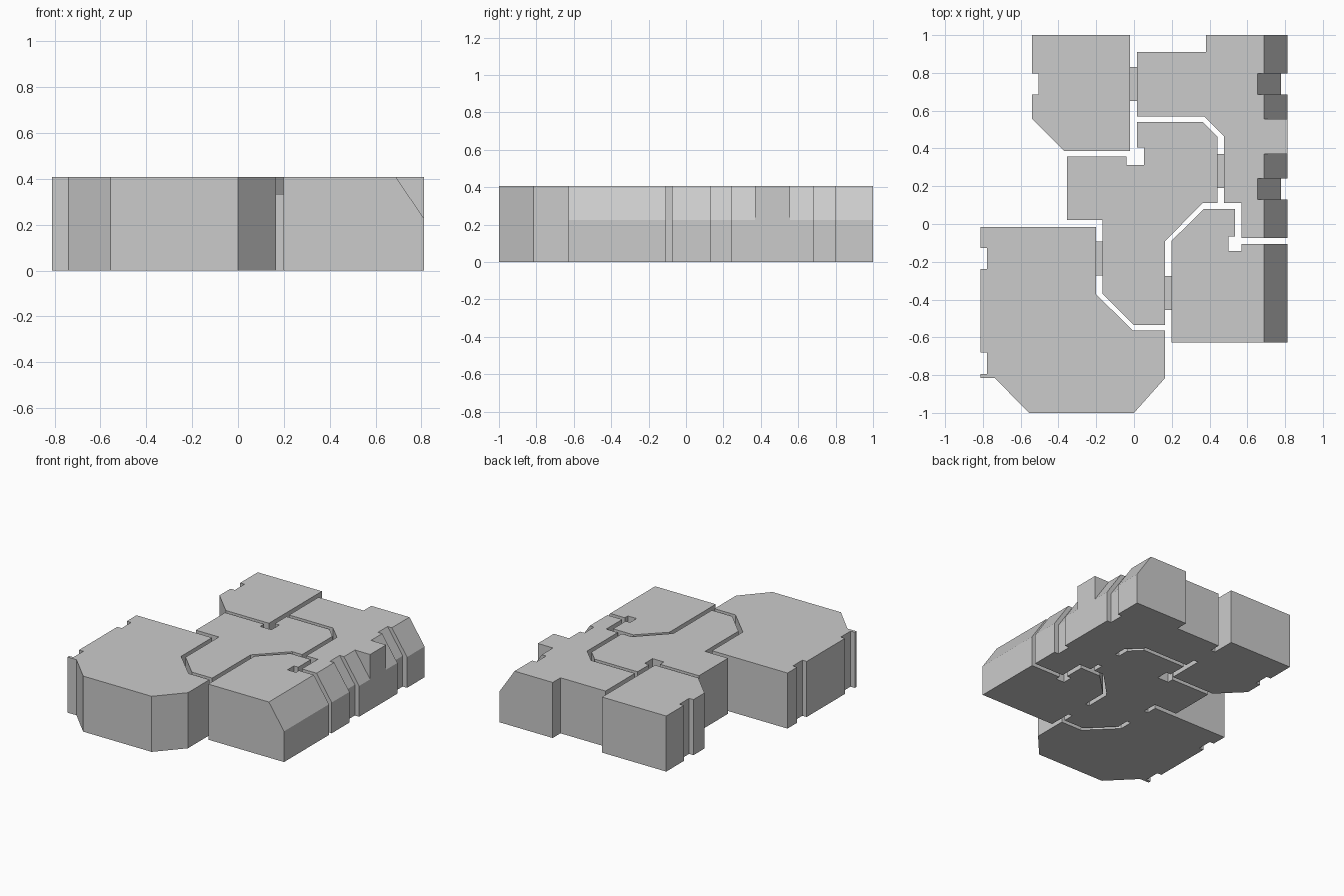
import bpy
import bmesh

HEIGHT = 0.407        # top of the rooms
DOOR_HEIGHT = 0.333   # top of the door links
EAVE = 0.225          # foot of the sloped ceiling
RECESS = 0.035        # depth of the window recesses
EAST = 0.812          # outer east wall
WEST = -EAST

default_cube = bpy.data.objects.get("Cube")
if default_cube:
    bpy.data.objects.remove(default_cube, do_unlink=True)

plaster = bpy.data.materials.new("plain grey")
plaster.use_nodes = True
GREY = (0.6, 0.6, 0.6, 1.0)
plaster.diffuse_color = GREY
plaster.node_tree.nodes["Principled BSDF"].inputs["Base Color"].default_value = GREY


def extrude_outline(name, corners, offset):
    """Make a closed solid by sweeping a flat outline along an offset vector."""
    bm = bmesh.new()
    base = bm.faces.new([bm.verts.new(corner) for corner in corners])
    swept = bmesh.ops.extrude_face_region(bm, geom=[base], use_keep_orig=True)
    moved = [item for item in swept["geom"] if isinstance(item, bmesh.types.BMVert)]
    bmesh.ops.translate(bm, verts=moved, vec=offset)
    bmesh.ops.recalc_face_normals(bm, faces=bm.faces)
    mesh = bpy.data.meshes.new(name)
    bm.to_mesh(mesh)
    bm.free()
    mesh.materials.append(plaster)
    solid = bpy.data.objects.new(name, mesh)
    bpy.context.collection.objects.link(solid)
    return solid


def room(name, outline, height=HEIGHT):
    return extrude_outline(name, [(x, y, 0) for x, y in outline], (0, 0, height))


def recess(wall_x, start_y, end_y):
    """Outline points of a window recess stepping in from a west wall."""
    inner = wall_x + RECESS
    return [(wall_x, start_y), (inner, start_y), (inner, end_y), (wall_x, end_y)]


def door(name, x, y, width=0.033, length=0.18):
    outline = [(x, y), (x + width, y), (x + width, y + length), (x, y + length)]
    return room(name, outline, DOOR_HEIGHT)


def cut(target, profile, start_y, end_y):
    """Remove a profile drawn in x and z, swept between two y positions."""
    corners = [(x, start_y, z) for x, z in profile]
    cutter = extrude_outline("cutter", corners, (0, end_y - start_y, 0))
    cutter.hide_render = True
    modifier = target.modifiers.new("cut", "BOOLEAN")
    modifier.operation = "DIFFERENCE"
    modifier.solver = "EXACT"
    modifier.object = cutter
    bpy.context.view_layer.objects.active = target
    bpy.ops.object.modifier_apply(modifier=modifier.name)
    bpy.data.objects.remove(cutter, do_unlink=True)


def slope_points(inset):
    """Sloped ceiling line, carried on past the top and outer wall."""
    run, rise = 0.123, HEIGHT - EAVE
    foot = EAST - inset
    return (foot - 1.5 * run, EAVE + 1.5 * rise), (foot, EAVE)


def slope_ceiling(target, start_y, end_y):
    high, foot = slope_points(0)
    cut(target, [high, foot, (1, EAVE), (1, high[1])], start_y, end_y)


def sloped_window(target, start_y, end_y):
    high, foot = slope_points(RECESS)
    cut(target, [high, foot, (foot[0], -1), (1, -1), (1, high[1])], start_y, end_y)


# North-west room, with one recessed window
room("north_west_room", [
    (-0.02, 1), (-0.02, 0.387), (-0.37, 0.387), (-0.54, 0.557),
    *recess(-0.54, 0.685, 0.797), (-0.54, 1)])

# Central hall, notched where it meets a corner pillar
room("central_hall", [
    (-0.355, 0.357), (-0.04, 0.357), (-0.04, 0.313), (0.052, 0.313),
    (0.052, 0.405), (0.015, 0.405), (0.015, 0.54), (0.363, 0.54),
    (0.443, 0.46), (0.443, 0.11), (0.363, 0.11), (0.165, -0.09),
    (0.165, -0.535), (0, -0.535), (-0.168, -0.367), (-0.168, 0.02),
    (-0.355, 0.02)])

# South-west room, with two recessed windows
room("south_west_room", [
    (-0.2, -0.015), (-0.2, -0.373), (-0.005, -0.565), (0.165, -0.565),
    (0.165, -0.815), (0, -1), (-0.555, -1), (-0.738, -0.815), (WEST, -0.815),
    *recess(WEST, -0.795, -0.68), *recess(WEST, -0.237, -0.127),
    (WEST, -0.015)])

# North-east room, with sloped ceilings beside a tall bay
north_east = room("north_east_room", [
    (0.015, 0.91), (0.38, 0.91), (0.38, 1), (EAST, 1), (EAST, -0.075),
    (0.57, -0.075), (0.57, 0.11), (0.476, 0.11), (0.476, 0.465),
    (0.37, 0.57), (0.015, 0.57)])
for start, end in [(0.555, 1.1), (-0.2, 0.37)]:
    slope_ceiling(north_east, start, end)
for start, end in [(0.685, 0.797), (0.13, 0.242)]:
    sloped_window(north_east, start, end)

# South-east room, under one unbroken slope
south_east = room("south_east_room", [
    (0.198, -0.627), (EAST, -0.627), (EAST, -0.107), (0.57, -0.107),
    (0.57, -0.142), (0.5, -0.142), (0.5, -0.067), (0.535, -0.067),
    (0.535, 0.08), (0.37, 0.08), (0.198, -0.09)])
slope_ceiling(south_east, -0.8, 0)

# Low door links bridging the gaps between rooms
door("north_door", -0.02, 0.65, width=0.035)
door("east_door", 0.443, 0.19)
door("west_door", -0.2, -0.273, width=0.032)
door("south_door", 0.165, -0.455)
